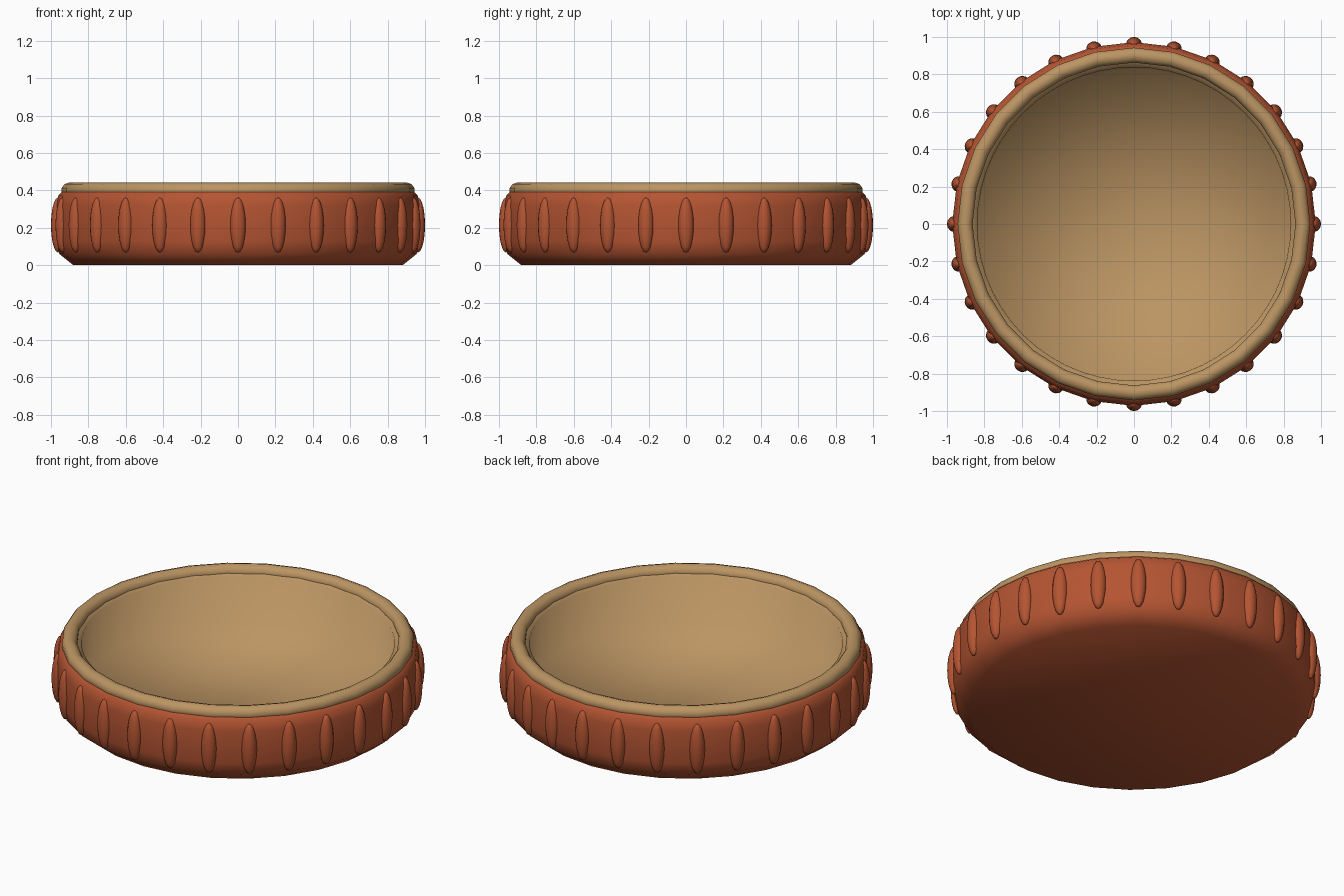
import bpy, bmesh
from math import sin, cos, pi
from mathutils import Matrix

if "Cube" in bpy.data.objects:
    bpy.data.objects.remove(bpy.data.objects["Cube"])


def material(name, rgb):
    m = bpy.data.materials.new(name)
    m.diffuse_color = (*rgb, 1)
    m.use_nodes = True
    m.node_tree.nodes["Principled BSDF"].inputs["Base Color"].default_value = m.diffuse_color
    return m


CLAY = material("clay red", (0.46, 0.09, 0.032))
TAN = material("tan", (0.50, 0.30, 0.125))


def finish(name, bm, mat, flip=False):
    bmesh.ops.recalc_face_normals(bm, faces=bm.faces)
    if flip:   # open shells: make the faces look up
        for f in bm.faces:
            f.normal_update()
        if sum(f.normal.z for f in bm.faces) < 0:
            bmesh.ops.reverse_faces(bm, faces=bm.faces)
    mesh = bpy.data.meshes.new(name)
    for f in bm.faces:
        f.smooth = True
    bm.to_mesh(mesh)
    bm.free()
    mesh.materials.append(mat)
    ob = bpy.data.objects.new(name, mesh)
    bpy.context.collection.objects.link(ob)
    return ob


def lathe(name, profile, segs, mat, closed=False, flip=False):
    """Spin (radius, z) points around the z axis."""
    bm = bmesh.new()
    vs = [bm.verts.new((r, 0, z)) for r, z in profile]
    pairs = list(zip(vs, vs[1:])) + ([(vs[-1], vs[0])] if closed else [])
    edges = [bm.edges.new(p) for p in pairs]
    bmesh.ops.spin(bm, geom=vs + edges, cent=(0, 0, 0), axis=(0, 0, 1),
                   angle=2 * pi, steps=segs, use_duplicate=False)
    bmesh.ops.remove_doubles(bm, verts=bm.verts, dist=1e-5)
    return finish(name, bm, mat, flip)


# Outer wall with chamfered foot and closed base
lathe("outer_wall", [(0, 0), (0.88, 0), (0.955, 0.06), (0.972, 0.13),
                     (0.972, 0.32), (0.96, 0.375), (0.93, 0.402),
                     (0.89, 0.402)], 28, CLAY)

# Rounded rim
lathe("rim", [(0.903 + 0.042 * cos(2 * pi * i / 10 + pi / 10),
               0.4 + 0.042 * sin(2 * pi * i / 10 + pi / 10))
              for i in range(10)], 28, TAN, closed=True)

# Inside: flat floor, upright inner wall and a narrow lip under the rim
lathe("inner_dish", [(0, 0.12), (0.83, 0.12), (0.838, 0.395), (0.89, 0.41)],
      56, TAN, flip=True)

# Upright ribs around the wall
N = 28
for i in range(N):
    bm = bmesh.new()
    bmesh.ops.create_uvsphere(bm, u_segments=16, v_segments=10, radius=1)
    place = (Matrix.Rotation(2 * pi * i / N, 4, 'Z')
             @ Matrix.Translation((0.962, 0, 0.215))
             @ Matrix.Diagonal((0.038, 0.042, 0.147, 1)))
    bmesh.ops.transform(bm, matrix=place, verts=bm.verts)
    finish(f"rib_{i + 1}", bm, CLAY)
